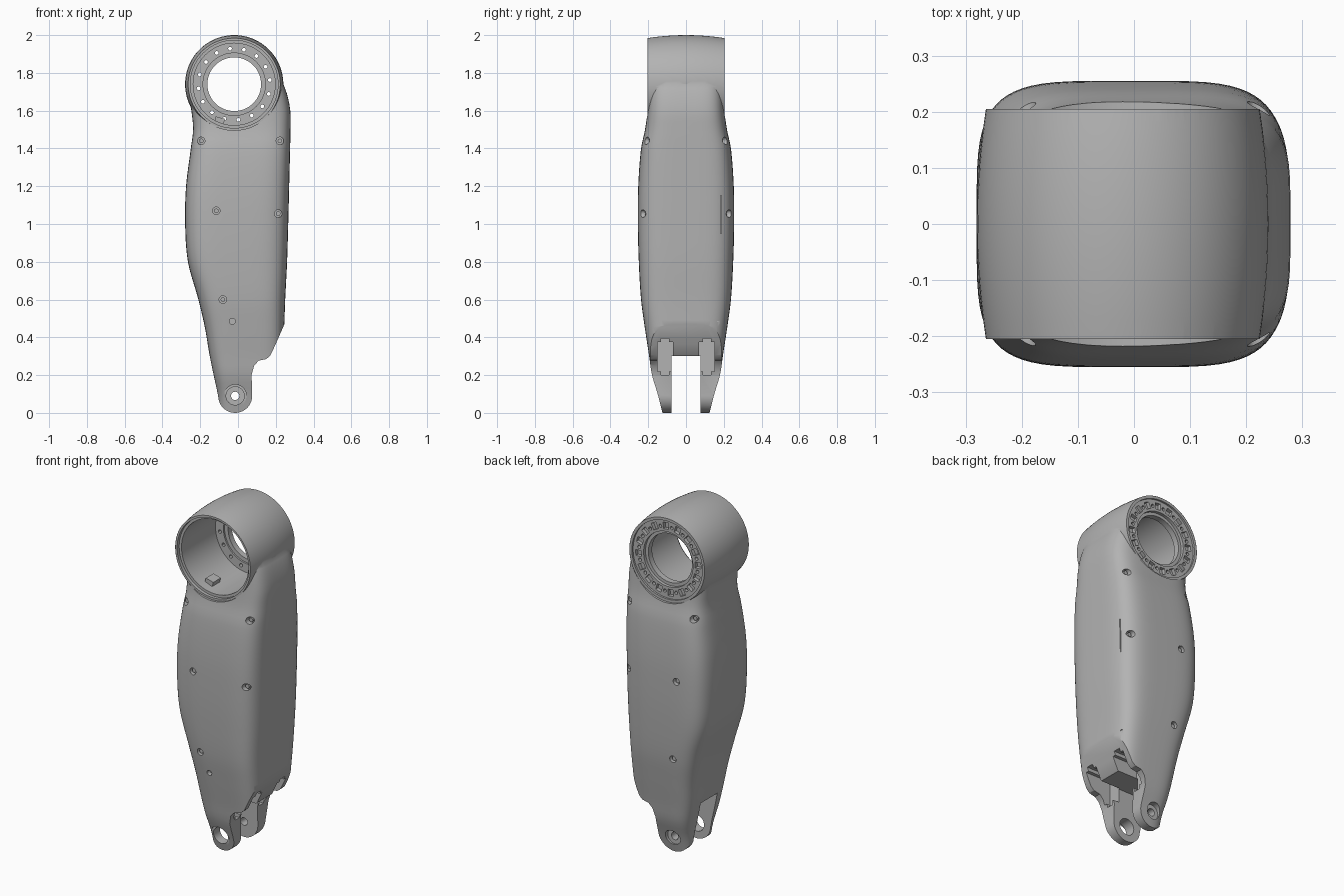
import bpy, bmesh
from math import sin, cos, pi, radians, copysign
from mathutils import Matrix, Vector

cube = bpy.data.objects.get("Cube")
if cube:
    bpy.data.objects.remove(cube)

grey = bpy.data.materials.new("plain grey")
grey.use_nodes = True
grey.diffuse_color = (0.45, 0.45, 0.45, 1)
grey.node_tree.nodes["Principled BSDF"].inputs["Base Color"].default_value = grey.diffuse_color

HUB_X, HUB_Z = -0.02, 1.74      # large bearing centre
EYE_X, EYE_Z = -0.015, 0.09     # fork eye centre
SQUARE = 4.4                    # squareness of the body section

# Body stations: height, left edge, right edge, half depth
STATIONS = [
    (-0.02, -0.1, 0.24, 0.12), (0.1, -0.11, 0.24, 0.15), (0.2, -0.13, 0.24, 0.18),
    (0.3, -0.15, 0.24, 0.195), (0.45, -0.175, 0.245, 0.218), (0.6, -0.21, 0.25, 0.238),
    (0.8, -0.265, 0.26, 0.25), (1, -0.28, 0.266, 0.255), (1.2, -0.275, 0.271, 0.253),
    (1.4, -0.25, 0.276, 0.238), (1.5, -0.238, 0.278, 0.217), (1.6, -0.247, 0.277, 0.206),
    (1.7, -0.265, 0.256, 0.203), (1.78, -0.26, 0.222, 0.2)]


def station(z):
    """Smoothly interpolated left edge, right edge and half depth."""
    last = len(STATIONS) - 1
    i = max(k for k in range(last) if STATIONS[k][0] <= z or k == 0)
    a, b = STATIONS[i], STATIONS[i + 1]
    p, q = STATIONS[max(i - 1, 0)], STATIONS[min(i + 2, last)]
    w = b[0] - a[0]
    t = (z - a[0]) / w
    out = []
    for c in (1, 2, 3):
        m0 = (b[c] - p[c]) / (b[0] - p[0]) * w
        m1 = (q[c] - a[c]) / (q[0] - a[0]) * w
        out.append((2*t**3 - 3*t*t + 1) * a[c] + (t**3 - 2*t*t + t) * m0
                   + (3*t*t - 2*t**3) * b[c] + (t**3 - t*t) * m1)
    return out


def depth_at(x, z):
    """Half depth of the body surface at a point on its face."""
    l, r, h = station(z)
    u = abs(x - (l + r) / 2) / ((r - l) / 2)
    return h * (1 - min(u, 0.99) ** SQUARE) ** (1 / SQUARE)


def finish(bm, name):
    bmesh.ops.recalc_face_normals(bm, faces=bm.faces)
    mesh = bpy.data.meshes.new(name)
    bm.to_mesh(mesh)
    bm.free()
    ob = bpy.data.objects.new(name, mesh)
    mesh.materials.append(grey)
    bpy.context.collection.objects.link(ob)
    return ob


def loft(rings, name):
    bm = bmesh.new()
    loops = [[bm.verts.new(p) for p in ring] for ring in rings]
    n = len(loops[0])
    for a, b in zip(loops, loops[1:]):
        for i in range(n):
            j = (i + 1) % n
            bm.faces.new((a[i], a[j], b[j], b[i]))
    bm.faces.new(loops[0])
    bm.faces.new(loops[-1])
    return finish(bm, name)


def rod(bm, x, z, radius, y0, y1, sides=24):
    """Cylinder along y."""
    m = Matrix.Translation((x, (y0 + y1) / 2, z)) @ Matrix.Rotation(pi / 2, 4, 'X')
    bmesh.ops.create_cone(bm, cap_ends=True, segments=sides, radius1=radius,
                          radius2=radius, depth=abs(y1 - y0), matrix=m)


def box(bm, lo, hi, m=Matrix()):
    lo, hi = Vector(lo), Vector(hi)
    m = m @ Matrix.Translation((lo + hi) / 2) @ Matrix.Diagonal((*(hi - lo), 1))
    bmesh.ops.create_cube(bm, size=1, matrix=m)


def boolean(target, cutter, operation='DIFFERENCE'):
    cutter.hide_render = True
    mod = target.modifiers.new("cut", 'BOOLEAN')
    mod.operation, mod.object, mod.solver = operation, cutter, 'EXACT'
    bpy.ops.object.select_all(action='DESELECT')
    bpy.context.view_layer.objects.active = target
    target.select_set(True)
    bpy.ops.object.modifier_apply(modifier=mod.name)
    bpy.data.objects.remove(cutter)


def cut_rods(*rods):
    for args in rods:
        bm = bmesh.new()
        rod(bm, *args)
        boolean(body, finish(bm, "cutter"))


# Tapered body with rounded square sections
rings = []
for k in range(61):
    z = -0.02 + 1.8 * k / 60
    l, r, h = station(z)
    ring = []
    for i in range(72):
        a = 2 * pi * (i + 0.5) / 72
        c, s = cos(a), sin(a)
        ring.append(((l + r) / 2 + (r - l) / 2 * copysign(abs(c) ** (2 / SQUARE), c),
                     h * copysign(abs(s) ** (2 / SQUARE), s), z))
    rings.append(ring)
body = loft(rings, "arm_body")

# Lower outline: round eye, stepped notch and slanted edge
outline = [(-0.5, 2.2), (-0.5, 0.4), (-0.16, 0.28), (-0.112, 0.12)]
outline += [(EYE_X + 0.09 * cos(a), EYE_Z + 0.09 * sin(a))
            for a in (radians(180 + 9 * i) for i in range(21))]
outline += [(0.072, 0.2), (0.085, 0.25), (0.11, 0.277), (0.15, 0.285), (0.172, 0.305),
            (0.2, 0.365), (0.246, 0.47), (0.5, 0.9), (0.5, 2.2)]
boolean(body, loft([[(x, y, z) for x, z in outline] for y in (-0.5, 0.5)], "cutter"),
        'INTERSECT')

# Barrel shaped bearing housing
rings = []
for k in range(13):
    y = -0.205 + 0.41 * k / 12
    rad = 0.26 - 0.016 * (y / 0.205) ** 2
    rings.append([(HUB_X + rad * cos(2 * pi * i / 96), y, HUB_Z + rad * sin(2 * pi * i / 96))
                  for i in range(96)])
boolean(body, loft(rings, "housing"), 'UNION')

# Front bore, back recess and stepped through hole
cut_rods((HUB_X, HUB_Z, 0.244, -0.204, -0.4, 96), (HUB_X, HUB_Z, 0.244, 0.204, 0.4, 96),
         (HUB_X, HUB_Z, 0.232, -0.185, -0.4, 96), (HUB_X, HUB_Z, 0.217, 0.13, -0.4, 96),
         (HUB_X, HUB_Z, 0.228, 0.193, 0.4, 96), (HUB_X, HUB_Z, 0.142, -0.3, 0.4, 96),
         (HUB_X, HUB_Z, 0.165, 0.14, -0.3, 96), (HUB_X, HUB_Z, 0.16, 0.175, 0.4, 96))

# Bolt circle and square pockets on the flange
bm = bmesh.new()
for i in range(16):
    a = 2 * pi * (i + 0.3) / 16
    rod(bm, HUB_X + 0.19 * cos(a), HUB_Z + 0.19 * sin(a), 0.01, 0.1, 0.3, 12)
    turn = Matrix.Translation((HUB_X, 0, HUB_Z)) @ Matrix.Rotation(a + pi / 16, 4, 'Y')
    turn = Matrix.Translation((HUB_X, 0, HUB_Z)) @ Matrix.Rotation(-a - pi / 16, 4, 'Y')
    box(bm, (0.174, 0.172, -0.017), (0.212, 0.3, 0.017), turn)
boolean(body, finish(bm, "cutter"))

# Fork gap, then the two side pockets
bm = bmesh.new()
box(bm, (-0.5, -0.077, -0.2), (0.5, 0.077, 0.3))
boolean(body, finish(bm, "cutter"))
bm = bmesh.new()
for side in (-1, 1):
    y0, y1 = sorted((side * 0.07, side * 0.152))
    box(bm, (0.04, y0, 0.2), (0.5, y1, 0.395))
bmesh.ops.bevel(bm, geom=[e for e in bm.edges if abs(e.verts[0].co.x - e.verts[1].co.x) > 0.1],
                offset=0.02, segments=4, affect='EDGES')
boolean(body, finish(bm, "cutter"))

# Fork eyes: wide at the front, narrow and counterbored at the back
cut_rods((EYE_X, EYE_Z, 0.048, -0.3, 0, 40), (EYE_X, EYE_Z, 0.06, -0.3, -0.14, 40),
         (EYE_X, EYE_Z, 0.022, 0, 0.3, 32), (EYE_X, EYE_Z, 0.045, 0.125, 0.3, 40))

# Screw recesses on both faces, with screw heads inside, and the side seam slits
SCREWS = [(-0.195, 1.44), (0.222, 1.44), (-0.115, 1.07), (0.213, 1.055), (-0.08, 0.6)]
bm, heads = bmesh.new(), bmesh.new()
for x, z in SCREWS:
    d = depth_at(x, z)
    for side in (-1, 1):
        rod(bm, x, z, 0.02, side * (d - 0.025), side * 0.4)
        rod(heads, x, z, 0.012, side * (d - 0.04), side * (d - 0.012), 16)
rod(bm, -0.03, 0.485, 0.016, -depth_at(-0.03, 0.485) + 0.03, -0.4, 16)
box(bm, (0.235, 0.183, 0.95), (0.4, 0.188, 1.15))
box(bm, (0.225, 0.165, 0.48), (0.4, 0.26, 0.486))
boolean(body, finish(bm, "cutter"))
screws = finish(heads, "screw_heads")

# Small locating block inside the bore
bm = bmesh.new()
box(bm, (-0.05, -0.13, -0.222), (0.0, -0.06, -0.19),
    Matrix.Translation((HUB_X, 0, HUB_Z)) @ Matrix.Rotation(radians(15), 4, 'Y'))
block = finish(bm, "locating_block")

# Smooth shading with sharp machined edges
bpy.ops.object.select_all(action='DESELECT')
for ob in (body, screws, block):
    ob.select_set(True)
bpy.context.view_layer.objects.active = body
bpy.ops.object.shade_smooth_by_angle(angle=radians(30))
